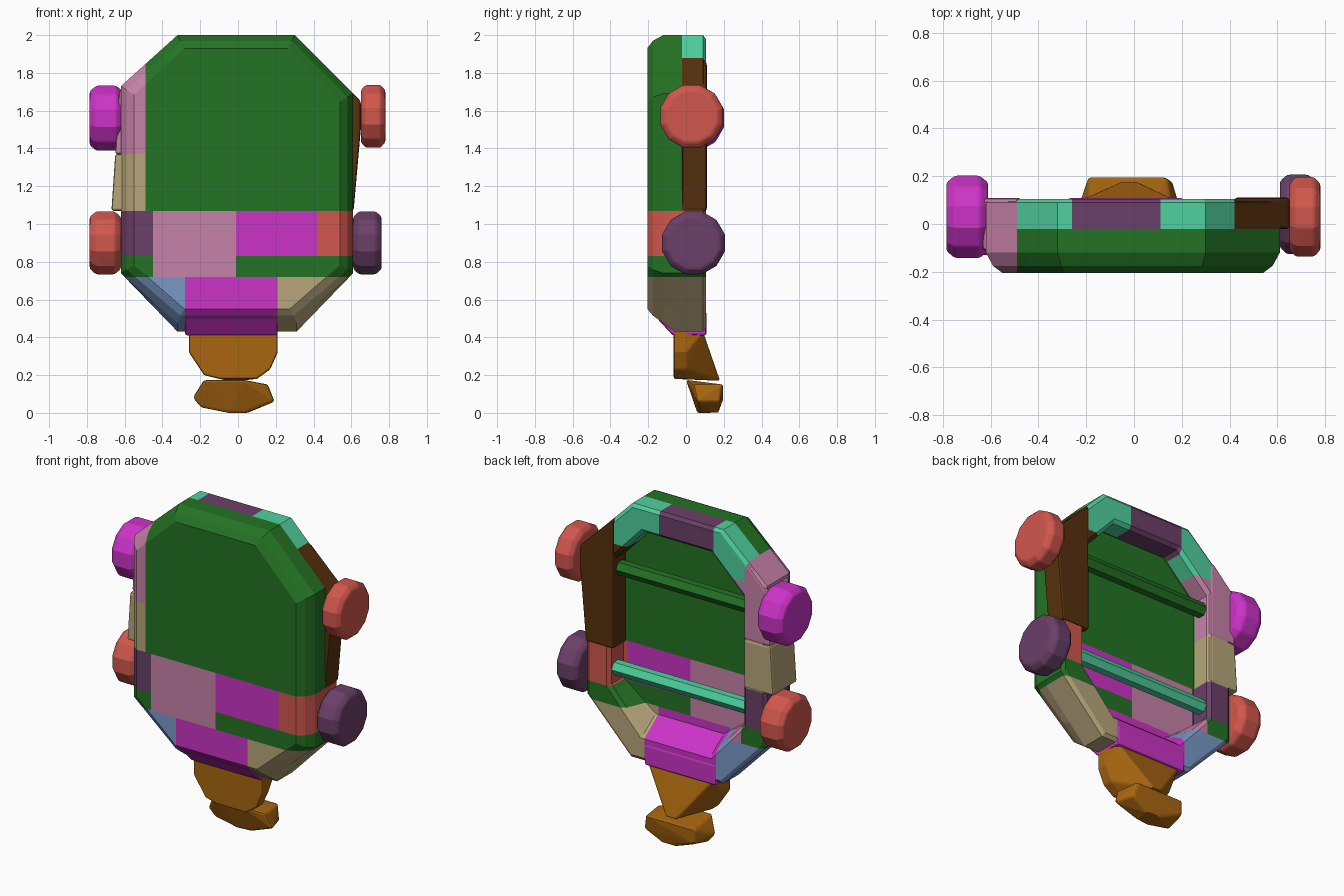
import bpy, bmesh, math
from mathutils import Vector

if "Cube" in bpy.data.objects:
    bpy.data.objects.remove(bpy.data.objects["Cube"], do_unlink=True)


def linear(c):
    return c / 12.92 if c <= 0.04045 else ((c + 0.055) / 1.055) ** 2.4


# One material per colour
PALETTE = {
    "green": (0.14, 0.45, 0.14), "teal": (0.31, 0.82, 0.62), "plum": (0.42, 0.25, 0.41),
    "brown": (0.34, 0.19, 0.05), "mauve": (0.78, 0.51, 0.66), "tan": (0.72, 0.65, 0.48),
    "magenta": (0.80, 0.20, 0.78), "red": (0.82, 0.34, 0.30), "blue": (0.48, 0.60, 0.78),
    "ochre": (0.66, 0.40, 0.06),
}
NAMES = list(PALETTE)
MATS = {}
for name, rgb in PALETTE.items():
    m = bpy.data.materials.new(name)
    m.use_nodes = True
    col = (*[linear(c) for c in rgb], 1)
    m.diffuse_color = col
    bsdf = next(n for n in m.node_tree.nodes if n.type == "BSDF_PRINCIPLED")
    bsdf.inputs["Base Color"].default_value = col
    bsdf.inputs["Roughness"].default_value = 0.8
    MATS[name] = m


def finish(bm, name, colours, bevel=0):
    bmesh.ops.recalc_face_normals(bm, faces=bm.faces)
    me = bpy.data.meshes.new(name)
    bm.to_mesh(me)
    bm.free()
    ob = bpy.data.objects.new(name, me)
    bpy.context.collection.objects.link(ob)
    for c in colours:
        me.materials.append(MATS[c])
    if bevel:
        mod = ob.modifiers.new("soft_edges", "BEVEL")
        mod.width = bevel
        mod.segments = 2
        mod.limit_method = "ANGLE"


def hull(name, points, colour, bevel=0.012):
    bm = bmesh.new()
    for p in points:
        bm.verts.new(p)
    res = bmesh.ops.convex_hull(bm, input=bm.verts[:])
    junk = [g for g in res["geom_interior"] if isinstance(g, bmesh.types.BMVert)]
    if junk:
        bmesh.ops.delete(bm, geom=junk, context="VERTS")
    bmesh.ops.dissolve_limit(bm, angle_limit=0.02, verts=bm.verts[:], edges=bm.edges[:])
    finish(bm, name, [colour], bevel)


def prism(name, outline, y0, y1, colour):
    hull(name, [(x, y, z) for x, z in outline for y in (y0, y1)], colour)


def patch_colour(p):
    """Colour of the shell patch at point p."""
    x, y, z = p
    if z < 0.72:
        return "blue" if x < -0.28 else "magenta" if x < 0.21 else "tan"
    if z < 1.07:
        if -0.45 < x < -0.01:
            return "mauve"
        if z < 0.83:
            return "green"
        return "plum" if x < -0.45 else "magenta" if x < 0.42 else "red"
    side = "tan" if z < 1.37 else "mauve"
    if x < -0.49:
        return side
    if y < -0.02:
        return "green"
    if x < -0.26:
        return side if z < 1.72 else "teal"
    if x < 0.11:
        return "plum"
    return "teal" if x < 0.42 and z > 1.72 else "brown"


# Shell: chamfered octagonal plate with a raised rim behind.
# Each ring is (depth, inset, lift of the bottom edge).
CX, CZ, HW, HH = -0.005, 1.215, 0.615, 0.785
OUTLINE = [(-0.32, 2.0), (0.30, 2.0), (0.61, 1.69), (0.61, 0.74),
           (0.31, 0.43), (-0.32, 0.43), (-0.62, 0.74), (-0.62, 1.73)]
RINGS = [(-0.03, 0.16, 0.08), (0.085, 0.16, 0), (0.105, 0.14, 0), (0.105, 0.02, 0),
         (0.09, 0, 0), (-0.06, 0, 0), (-0.12, 0, 0.045), (-0.175, 0.03, 0.055),
         (-0.205, 0.07, 0.05)]
bm = bmesh.new()
rings = []
for y, inset, lift in RINGS:
    sx, sz = 1 - inset / HW, 1 - inset / HH
    rings.append([bm.verts.new((CX + (x - CX) * sx, y,
                                CZ + (z - CZ) * sz + (lift if z < 0.5 else 0)))
                  for x, z in OUTLINE])
for a, b in zip(rings, rings[1:]):
    for i in range(8):
        j = (i + 1) % 8
        bm.faces.new((a[i], a[j], b[j], b[i]))
bm.faces.new(rings[0])
bm.faces.new(rings[-1])
# Cut along the patch borders, then colour each face
CUTS = [(-0.49, -0.45, -0.28, -0.26, -0.01, 0.11, 0.21, 0.42),
        (-0.02,), (0.72, 0.83, 1.07, 1.37, 1.72)]
for axis, places in enumerate(CUTS):
    normal = Vector((0, 0, 0))
    normal[axis] = 1
    for place in places:
        bmesh.ops.bisect_plane(bm, geom=bm.verts[:] + bm.edges[:] + bm.faces[:],
                               plane_co=normal * place, plane_no=normal)
for f in bm.faces:
    f.material_index = NAMES.index(patch_colour(f.calc_center_median()))
finish(bm, "shell", NAMES)

# Side swellings of the rim
prism("left_side_rail", [(0.42, 1.07), (0.612, 1.07), (0.65, 1.5), (0.65, 1.65),
                         (0.61, 1.69), (0.42, 1.87)], -0.02, 0.11, "brown")
prism("right_side_rail", [(-0.47, 1.07), (-0.67, 1.07), (-0.65, 1.37), (-0.47, 1.37)],
      -0.13, 0.108, "tan")
prism("right_upper_rail", [(-0.47, 1.37), (-0.65, 1.37), (-0.63, 1.7), (-0.49, 1.84),
                           (-0.47, 1.8)], -0.11, 0.108, "mauve")


# Cross bars between the rims
def bar(name, z, colour):
    ring = [(0.04 + 0.045 * math.cos(a), z + 0.045 * math.sin(a))
            for a in (math.tau * k / 6 for k in range(6))]
    hull(name, [(x, y, h) for x in (-0.48, 0.47) for y, h in ring], colour, 0)


bar("upper_cross_bar", 1.55, "green")
bar("lower_cross_bar", 0.925, "teal")


# Wheels: chunky twelve-sided discs with chamfered rims
def wheel(name, x0, x1, z, colour, y=0.03, r=0.172):
    w = x1 - x0
    pts = []
    for x, s in ((x0, 0.83), (x0 + 0.2 * w, 1), (x1 - 0.2 * w, 1), (x1, 0.83)):
        for k in range(12):
            a = math.tau * (k + 0.5) / 12
            pts.append((x, y + r * s * math.cos(a), z + r * s * math.sin(a)))
    hull(name, pts, colour, 0.01)


wheel("upper_left_wheel", 0.65, 0.78, 1.57, "red")
wheel("lower_left_wheel", 0.61, 0.76, 0.9, "plum", 0.04)
wheel("upper_right_wheel", -0.785, -0.61, 1.56, "magenta", 0.03, 0.178)
wheel("lower_right_wheel", -0.785, -0.62, 0.9, "red")

# Neck block: rounded in front, narrowing to a point behind
neck = [(-0.26, 0.44), (-0.26, 0.32), (-0.18, 0.2), (-0.1, 0.18),
        (0.1, 0.18), (0.17, 0.23), (0.21, 0.32), (0.21, 0.44)]
hull("neck_block", [(x, y, z) for x, z in neck for y in (-0.065, 0.0)]
     + [(-0.25, 0.09, 0.43), (0.2, 0.09, 0.43), (-0.05, 0.18, 0.17), (0.01, 0.18, 0.17)],
     "ochre", 0.01)

# Collar under the shell, sloping back at the front
hull("collar", [(x, y, z) for x in (-0.28, 0.21)
                for y, z in ((-0.19, 0.54), (-0.07, 0.41), (0.108, 0.41), (0.108, 0.54))],
     "magenta")

# Foot block
hull("foot_block", [(-0.18, 0.0, 0.175), (0.03, 0.0, 0.175), (0.16, 0.04, 0.15), (0.195, 0.06, 0.06),
                    (-0.24, 0.05, 0.08), (-0.2, 0.06, 0.03), (-0.05, 0.06, 0.0), (0.04, 0.07, 0.0),
                    (0.05, 0.17, 0.0), (-0.05, 0.17, 0.0), (-0.19, 0.195, 0.06), (-0.19, 0.195, 0.15),
                    (0.14, 0.195, 0.15), (0.16, 0.18, 0.06)], "ochre")
